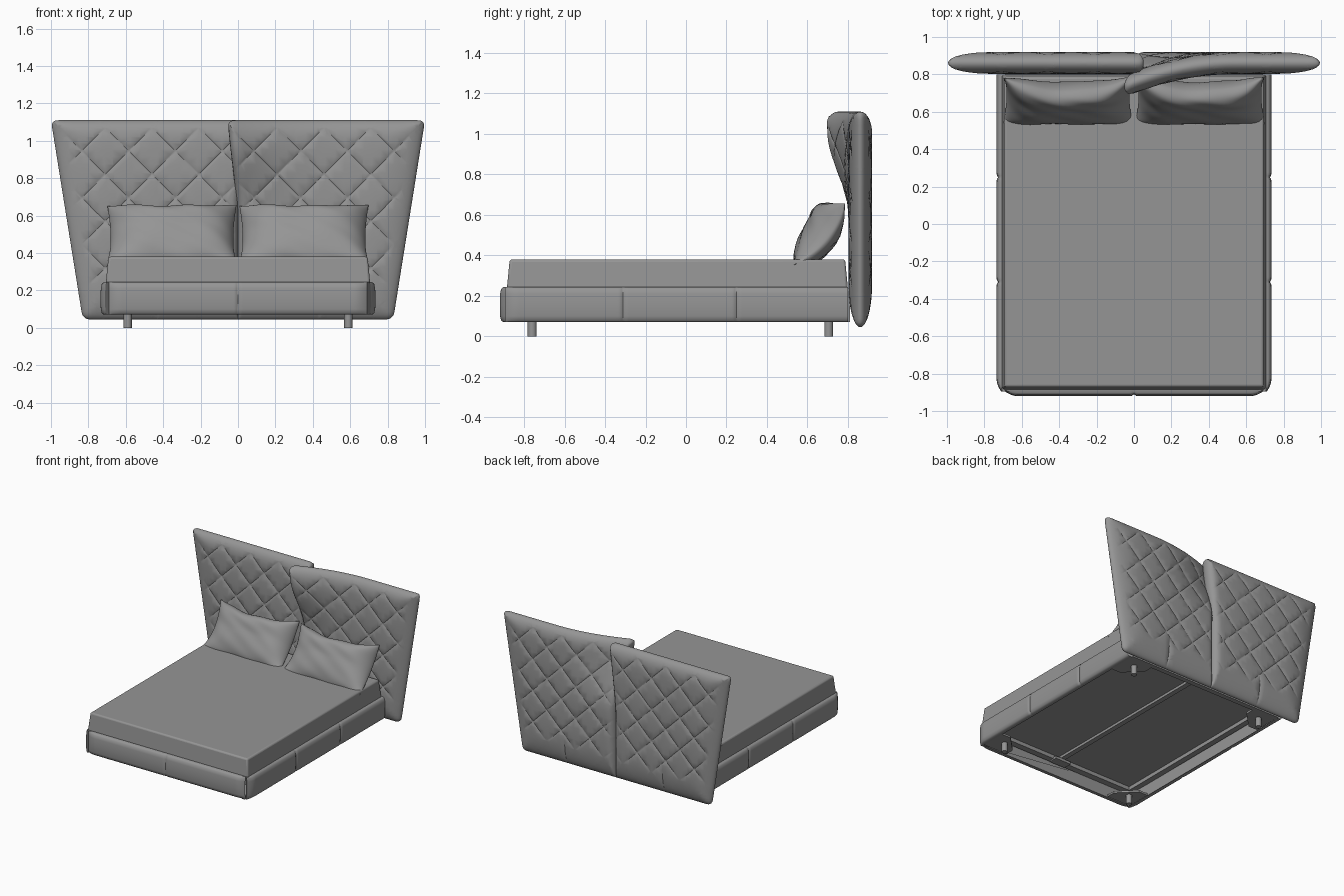
import bpy, bmesh, math
from mathutils import Vector

cube = bpy.data.objects.get("Cube")
if cube:
    bpy.data.objects.remove(cube, do_unlink=True)

fabric = bpy.data.materials.new("grey_fabric")
fabric.use_nodes = True
GREY = (0.3, 0.3, 0.3, 1)
fabric.diffuse_color = GREY
fabric.node_tree.nodes["Principled BSDF"].inputs["Base Color"].default_value = GREY


def finish(name, bm, bevel=0.0, angle=40):
    bmesh.ops.recalc_face_normals(bm, faces=bm.faces[:])
    mesh = bpy.data.meshes.new(name)
    bm.to_mesh(mesh)
    bm.free()
    ob = bpy.data.objects.new(name, mesh)
    bpy.context.collection.objects.link(ob)
    mesh.materials.append(fabric)
    if bevel:
        mod = ob.modifiers.new("bevel", "BEVEL")
        mod.width, mod.segments = bevel, 3
    bpy.ops.object.select_all(action="DESELECT")
    ob.select_set(True)
    bpy.context.view_layer.objects.active = ob
    bpy.ops.object.shade_smooth_by_angle(angle=math.radians(angle))


def box(name, x, y, z, bevel=0.0, taper=0.0):
    """Box from (min, max) ranges; taper pulls the top edges inward."""
    bm = bmesh.new()
    bmesh.ops.create_cube(bm, size=1)
    for v in bm.verts:
        top = taper if v.co.z > 0 else 0
        v.co = (sum(x) / 2 + v.co.x * (x[1] - x[0] - 2 * top),
                sum(y) / 2 + v.co.y * (y[1] - y[0] - 2 * top),
                z[0] + (v.co.z + 0.5) * (z[1] - z[0]))
    finish(name, bm, bevel, 60)


def clamp(a):
    return max(0.0, min(1.0, a))


def smooth(a):
    a = clamp(a)
    return a * a * (3 - 2 * a)


def sheet(n, m, place):
    """Flat grid of n by m cells, placed by a function of two 0..1 parameters."""
    bm = bmesh.new()
    rows = [[bm.verts.new(place(i / n, j / m)) for i in range(n + 1)] for j in range(m + 1)]
    for a, b in zip(rows, rows[1:]):
        for i in range(n):
            bm.faces.new((a[i], a[i + 1], b[i + 1], b[i]))
    return bm


def two_sided(bm, shape):
    """Copy a sheet and move each side with shape(co, sign, on_edge)."""
    edge = {v for v in bm.verts if v.is_boundary}
    moves = [(shape(v.co, -1, v in edge), shape(v.co, 1, v in edge)) for v in bm.verts]
    front = bm.verts[:]
    copy = bmesh.ops.duplicate(bm, geom=bm.verts[:] + bm.edges[:] + bm.faces[:])["vert_map"]
    for v, (a, b) in zip(front, moves):
        copy[v].co = b
        v.co = a
    bmesh.ops.remove_doubles(bm, verts=bm.verts[:], dist=1e-5)


# Quilted headboard: two flared panels that overlap at the top
BOTTOM, HEIGHT, STEP, GROOVE = 0.045, 1.065, 0.25, 0.006


def inner(z):
    return -0.055 * smooth((z - 0.5) / 0.75) / smooth(0.61 / 0.75)


def outer(z):
    return 0.83 + 0.17 * (z - BOTTOM) / HEIGHT


def panel_place(s, t):
    s, t = (0.5 - 0.5 * math.cos(math.pi * a) for a in (s, t))
    z = BOTTOM + t * HEIGHT
    return (inner(z) + s * (outer(z) - inner(z)), 0, z)


def line_distance(value, phase):
    return abs((value - phase + STEP / 2) % STEP - STEP / 2)


def headboard(name, side, bend):
    bm = sheet(30, 32, panel_place)
    # Cut the diamond seams and the lower upright seam into the sheet
    cuts = [((0, 0, phase + k * STEP), Vector((d, 0, 1)).normalized())
            for d, phase in ((1, 0.03), (-1, 0.11)) for k in range(-5, 9)]
    cuts.append(((0.43, 0, 0), Vector((1, 0, 0))))
    for point, normal in cuts:
        for w in (-GROOVE, 0, GROOVE):
            bmesh.ops.bisect_plane(bm, geom=bm.verts[:] + bm.edges[:] + bm.faces[:],
                                   plane_co=Vector(point) + normal * w, plane_no=normal, dist=1e-4)

    def shape(co, sign, on_edge):
        x, z = co.x, co.z
        left, right = x - inner(z), outer(z) - x
        low, high = z - BOTTOM, BOTTOM + HEIGHT - z
        d = max(0.0, min(left * 4, right, low, high * 2))
        thick = 0 if on_edge else 0.059 * (1 - (1 - clamp(d / 0.24)) ** 2.3) ** 0.52
        mask = smooth((min(left * 2, right, high * 1.6) - 0.06) / 0.05) * smooth((z - 0.2) / 0.05)
        gap = min(line_distance(x + z, 0.03), line_distance(z - x, 0.11)) / math.sqrt(2)
        dent = mask * (0.006 * math.exp(-(gap / GROOVE) ** 2) + 0.001 * math.exp(-(gap / 0.03) ** 2))
        if z < 0.24:
            dent = max(dent, 0.006 * math.exp(-((x - 0.43) / GROOVE) ** 2) * clamp(low / 0.05))
        thick = max(thick - dent, 0)
        # Round the corners
        r = 0.035
        a = r - min(left, right)
        b = r - min(low, high)
        if a > 0 and b > 0 and (right < left or high < low):
            k = 1 - max(a, b) / math.hypot(a, b)
            x += a * k * (1 if left < right else -1)
            z += b * k * (1 if low < high else -1)
        y = 0.861 - bend * clamp((0.55 - x) / 0.6) ** 2 * smooth((z - 0.58) / 0.42)
        return Vector((side * x, y + sign * thick, z))

    two_sided(bm, shape)
    finish(name, bm, angle=50)


headboard("headboard_left_panel", 1, 0.125)
headboard("headboard_right_panel", -1, 0.0)

# Upholstered base rails: a cushion profile of (depth, height), pinched at seams and ends
CUSHION = ((0, 0.07), (0.6, 0.07), (0.85, 0.078), (0.97, 0.1), (1, 0.15),
           (0.97, 0.21), (0.85, 0.234), (0.6, 0.244), (0, 0.244))


def rail(name, start, end, seams, soft_ends, place):
    def at(s, t):
        pos = start + s * (end - start)
        near = min([pos - start] + ([end - pos] if soft_ends == 2 else []))
        depth = 1 - 0.55 * (1 - clamp(near / 0.07)) ** 2
        depth -= sum(0.18 * math.exp(-((pos - m) / 0.009) ** 2) for m in seams)
        o, z = CUSHION[round(t * (len(CUSHION) - 1))]
        return place(pos, o * depth, z)

    bm = sheet(200, len(CUSHION) - 1, at)
    bmesh.ops.contextual_create(bm, geom=[e for e in bm.edges if e.is_boundary])
    finish(name, bm, angle=50)


rail("front_rail", -0.69, 0.69, (0,), 2, lambda p, o, z: (p, -0.875 - 0.045 * o, z))
for side, label in ((1, "left"), (-1, "right")):
    rail(f"{label}_rail", -0.895, 0.80, (-0.31, 0.25), 1,
         lambda p, o, z: (side * (0.69 + 0.045 * o), p, z))
    box(f"{label}_ledge", sorted((side * 0.65, side * 0.695)), (-0.87, 0.78), (0.17, 0.235))
box("back_rail", (-0.69, 0.69), (0.77, 0.81), (0.07, 0.24))
box("front_ledge", (-0.65, 0.65), (-0.88, -0.83), (0.17, 0.235))
box("back_ledge", (-0.65, 0.65), (0.74, 0.78), (0.17, 0.235))
box("slat_deck", (-0.66, 0.66), (-0.85, 0.77), (0.2, 0.235))

# Flat centre beam with widened ends
box("centre_beam", (-0.02, 0.02), (-0.86, 0.77), (0.18, 0.2))
for y, label in ((-0.83, "front"), (0.74, "back")):
    box(f"{label}_beam_plate", (-0.07, 0.07), (y - 0.04, y + 0.03), (0.16, 0.18))

# Corner plates and round feet
for sx, lx in ((1, "left"), (-1, "right")):
    for y, corner, ly in ((-0.765, -0.87, "front"), (0.70, 0.77, "back")):
        bm = bmesh.new()
        turn = 1 if corner < 0 else -1
        outline = ((0.69, 0), (0.69, 0.2), (0.61, 0.2), (0.48, 0.07), (0.48, 0))
        face = bm.faces.new([bm.verts.new((sx * x, corner + turn * dy, 0.072)) for x, dy in outline])
        for v in bmesh.ops.extrude_face_region(bm, geom=[face])["geom"]:
            if isinstance(v, bmesh.types.BMVert):
                v.co.z += 0.015
        finish(f"{ly}_{lx}_corner_plate", bm, angle=20)
        bm = bmesh.new()
        bmesh.ops.create_cone(bm, cap_ends=True, segments=24, radius1=0.022, radius2=0.022, depth=0.08)
        bmesh.ops.translate(bm, verts=bm.verts[:], vec=(sx * 0.59, y + 0.005, 0.04))
        finish(f"{ly}_{lx}_foot", bm)

# Mattress with slightly tapered sides
box("mattress", (-0.707, 0.707), (-0.885, 0.80), (0.235, 0.38), 0.012, 0.014)


# Soft pillows slumped against the headboard, with a sagging top edge
def pillow(name, side):
    along, out = Vector((0, 0.64, 0.77)), Vector((0, -0.77, 0.64))
    bm = sheet(40, 32, lambda s, t: (-math.cos(math.pi * s), 0, -math.cos(math.pi * t)))

    def shape(co, sign, on_edge):
        u, v = co.x, co.z
        full = 0 if on_edge else max(0, (1 - u ** 4) * (1 - abs(v) ** 3)) ** 0.6
        wrinkle = 0.005 * math.sin(7 * u + 3 * v) * math.sin(6 * v + 2 * u + side)
        x = side * 0.353 + 0.345 * u * (1 - 0.05 * (1 - v * v))
        sag = 0.3 if v > 0 else 0.04
        w = 0.193 * v * (1 - sag * (1 - u * u)) + 0.004 * math.sin(8 * u) * v
        lift = 0.045 * (1 - u * u) * max(v, 0) ** 2 - 0.045 * u ** 4 * (1 - v * v)
        puff = 0.083 * (1 + 0.35 * v) if sign < 0 else 0.09
        return Vector((x, 0.66, 0.505)) + along * w + out * (lift - sign * (puff + wrinkle) * full)

    two_sided(bm, shape)
    finish(name, bm, angle=60)


pillow("left_pillow", 1)
pillow("right_pillow", -1)
